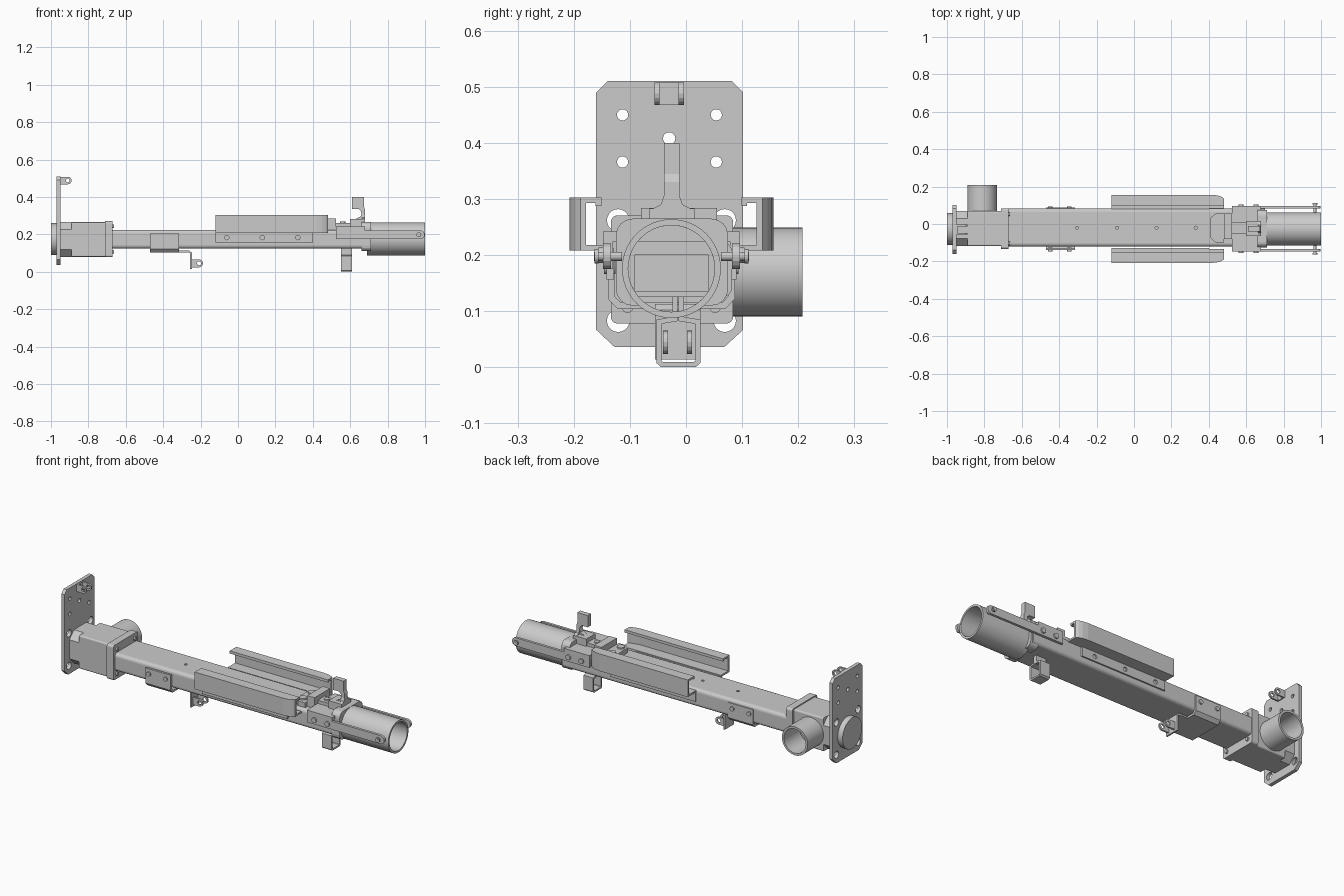
import bpy, bmesh, math
from mathutils import Vector

if "Cube" in bpy.data.objects:
    bpy.data.objects.remove(bpy.data.objects["Cube"])

C = -0.026          # y of the symmetry plane
AXES = {'x': lambda a, b, t: (t, a, b), 'y': lambda a, b, t: (a, t, b), 'z': lambda a, b, t: (a, b, t)}


def finish(name, bm, smooth=False):
    bmesh.ops.recalc_face_normals(bm, faces=bm.faces)
    me = bpy.data.meshes.new(name)
    bm.to_mesh(me)
    bm.free()
    ob = bpy.data.objects.new(name, me)
    bpy.context.collection.objects.link(ob)
    if smooth:
        bpy.ops.object.select_all(action='DESELECT')
        ob.select_set(True)
        bpy.context.view_layer.objects.active = ob
        bpy.ops.object.shade_smooth_by_angle(angle=math.radians(35))
    return ob


def loft(name, sections, smooth=False):
    """Skin a list of equal-length closed rings and cap both ends."""
    bm = bmesh.new()
    rings = [[bm.verts.new(p) for p in s] for s in sections]
    n = len(rings[0])
    for r, s in zip(rings, rings[1:]):
        for i in range(n):
            bm.faces.new((r[i], r[(i + 1) % n], s[(i + 1) % n], s[i]))
    bm.faces.new(rings[0])
    bm.faces.new(rings[-1])
    return finish(name, bm, smooth)


def prism(name, pts, axis, t0, t1, smooth=False):
    return loft(name, [[AXES[axis](a, b, t) for a, b in pts] for t in (t0, t1)], smooth)


def box(name, x, y, z, bevel=0.0):
    ob = prism(name, [(x[0], y[0]), (x[1], y[0]), (x[1], y[1]), (x[0], y[1])], 'z', *z)
    if bevel:
        bm = bmesh.new()
        bm.from_mesh(ob.data)
        es = [e for e in bm.edges if abs(e.verts[0].co.x - e.verts[1].co.x) > 1e-4]
        bmesh.ops.bevel(bm, geom=es, offset=bevel, segments=4, profile=0.5, affect='EDGES')
        bm.to_mesh(ob.data)
        bm.free()
    return ob


def circle(a, b, r, n=24):
    return [(a + r * math.cos(2 * math.pi * i / n), b + r * math.sin(2 * math.pi * i / n)) for i in range(n)]


def rod(name, axis, a, b, r, t0, t1, n=20):
    return prism(name, circle(a, b, r, n), axis, t0, t1, True)


def tube(name, axis, a, b, r, ri, t0, t1, n=48):
    bm = bmesh.new()
    f = AXES[axis]
    loops = [[bm.verts.new(f(p, q, t)) for p, q in circle(a, b, rr, n)]
             for rr, t in ((r, t0), (r, t1), (ri, t1), (ri, t0))]
    for k in range(4):
        u, v = loops[k], loops[(k + 1) % 4]
        for i in range(n):
            bm.faces.new((u[i], u[(i + 1) % n], v[(i + 1) % n], v[i]))
    return finish(name, bm, True)


def cut(ob, cutters):
    for c in cutters:
        c.hide_render = True
        m = ob.modifiers.new('cut', 'BOOLEAN')
        m.operation, m.solver, m.object = 'DIFFERENCE', 'EXACT', c
        bpy.context.view_layer.objects.active = ob
        bpy.ops.object.modifier_apply(modifier=m.name)
        bpy.data.objects.remove(c)


def sheet(path, t):
    """Closed outline of a bent sheet following an open 2D path, offset to its left."""
    p = [Vector(q) for q in path]
    nrm = [Vector((-(b - a).y, (b - a).x)).normalized() for a, b in zip(p, p[1:])]
    off = []
    for i, q in enumerate(p):
        a, b = nrm[max(i - 1, 0)], nrm[min(i, len(nrm) - 1)]
        off.append(q + (a + b) * (t / (1 + a.dot(b))))
    return [tuple(q) for q in p + off[::-1]]


# rear mounting plate with holes
plate = prism('end_plate', [(-.16, .49), (-.14, .51), (.082, .51), (.102, .49), (.102, .067), (.068, .036),
                            (-.127, .036), (-.16, .067)], 'x', -.97, -.95)
holes = [(C - .087, .45, .01), (C + .08, .45, .01), (C - .087, .366, .01), (C + .08, .366, .01), (-.03, .408, .011)]
holes += [(C + s * .095, z, .02) for s in (-1, 1) for z in (.262, .083)]
cut(plate, [rod('hole', 'x', y, z, r, -1, -.92) for y, z, r in holes])
rod('rear_boss', 'x', C, .175, .085, -1, -.965, 48)

# rear housing, notched at its corners beside the plate
c = .04
prism('housing_neck', [(-.118 + c, .08), (.07 - c, .08), (.07, .08 + c), (.07, .265 - c), (.07 - c, .265),
                       (-.118 + c, .265), (-.118, .265 - c), (-.118, .08 + c)], 'x', -.952, -.89)
box('housing', (-.89, -.70), (-.118, .07), (.08, .265), .008)
box('housing_flange', (-.71, -.67), (-.134, .084), (.078, .271), .012)
for s in (-1, 1):
    for z in (.107, .243):
        rod('flange_bolt', 'x', C + s * .078, z, .01, -.72, -.662)
tube('side_pipe', 'y', -.812, .17, .079, .067, .06, .208)

# main beam, hollow at the front, with a row of small holes on top
beam = box('main_beam', (-.68, .70), (-.12, .082), (.125, .224), .018)
cut(beam, [box('bore', (-.6, .75), (-.092, .04), (.135, .2))] +
    [rod('hole', 'z', x, -.02, .008, .19, .3) for x in (-.305, -.09, .12, .33)])

# front barrel
tube('front_barrel', 'x', C, .176, .088, .077, .69, 1.0, 64)
collar = box('barrel_collar', (.66, .71), (-.125, .075), (.11, .265), .03)
cut(collar, [rod('bore', 'x', C, .176, .077, .6, .8, 48)])

# clamp over the beam, with side bars running along the barrel
prism('front_clamp', sheet([(C - .104, .175), (C - .104, .224), (C + .104, .224), (C + .104, .175)], .018),
      'x', .525, .68)
for s in (-1, 1):
    y0, y1 = sorted((C + s * .108, C + s * .122))
    end = [(.975 + .023 * math.cos(a), .198 + .023 * math.sin(a)) for a in
           [math.radians(-90 + 22.5 * i) for i in range(9)]]
    prism('side_bar', [(.525, .221), (.525, .175)] + end, 'y', y0, y1)
    rod('bar_pin', 'y', .967, .198, .008, *sorted((C + s * .088, C + s * .138)))
    rod('bar_pin_head', 'y', .967, .198, .013, *sorted((C + s * .13, C + s * .137)))
    for x in (.572, .652):
        rod('clamp_bolt', 'y', x, .2, .014, *sorted((C + s * .11, C + s * .13)))

# top mounting block and post
prism('top_block', [(.41, -.075), (.435, -.098), (.48, -.098), (.48, -.05), (.525, -.05), (.525, .01), (.48, .01),
                    (.48, .055), (.435, .055), (.41, .035)], 'z', .215, .25)
prism('block_ledge', [(.48, -.08), (.525, -.08), (.525, .055), (.48, .055)], 'z', .22, .284)
for y in (.018, -.06):
    rod('block_bolt', 'z', .44, y, .02, .24, .258)
box('block_tongue', (.52, .62), (-.052, .008), (.235, .26))
rod('tongue_bolt', 'z', .56, -.022, .014, .25, .268)
box('post_base', (.60, .68), (-.065, .015), (.24, .283))
prism('post', [(.61, .335), (.645, .335), (.657, .325), (.66, .31), (.655, .295), (.63, .283), (.63, .275),
               (.68, .275), (.68, .33), (.674, .345), (.674, .4), (.61, .4)], 'y', -.039, -.012)
prism('post_flare', [(-.065, .28), (-.045, .29), (-.038, .31), (-.013, .31), (-.006, .29), (.015, .28)],
      'x', .662, .68)

# strap loop under the front
prism('under_loop', sheet([(-.024, .125), (-.024, .09), (-.053, .085), (-.053, .008), (-.045, .001), (.018, .001),
                           (.026, .008), (.026, .085), (-.004, .09), (-.004, .125)], .009), 'x', .55, .61)

# saddle around the lower beam, with a drop tab
prism('saddle', sheet([(C - .113, .206), (C - .113, .122), (C - .096, .104), (C + .096, .104), (C + .113, .122),
                       (C + .113, .206)], .012), 'x', -.47, -.315)
for s in (-1, 1):
    for x in (-.448, -.345):
        rod('saddle_bolt', 'y', x, .178, .012, *sorted((C + s * .1, C + s * .12)))
prism('drop_tab', sheet([(-.33, .104), (-.263, .104), (-.256, .098), (-.256, .014)], .009), 'y', -.055, .026)


# paired lug ears with a cross hole
def lug(name, x0, x1, z, h, yc):
    arc = [(x1 - h + h * math.cos(a), z + h * math.sin(a)) for a in
           [math.radians(-90 + 22.5 * i) for i in range(9)]]
    for s in (-1, 1):
        y0, y1 = sorted((yc + s * .017, yc + s * .026))
        ear = prism(name, [(x0, z + h), (x0, z - h)] + arc, 'y', y0, y1)
        cut(ear, [rod('hole', 'y', x1 - h, z, h * .5, y0 - .02, y1 + .02)])
    box(name + '_web', (x0, x0 + .008), (yc - .026, yc + .026), (z - h, z + h))


lug('rear_lug', -.952, -.89, .488, .02, -.03)
lug('under_lug', -.255, -.187, .045, .021, -.015)

# side shields: C-shaped channels curving inward at the front, on bolted flanges
for s in (-1, 1):
    prof = sheet([(.108, .208), (.182, .208), (.182, .303), (.125, .303), (.125, .288)], .01)
    secs = []
    for x, inset in ((-.12, 0), (.42, 0), (.45, .004), (.47, .011), (.482, .02)):
        secs.append([(x, C + s * (d - (inset if d > .15 else 0)), z) for d, z in prof])
    loft('side_shield', secs)
    strip = box('shield_flange', (-.12, .40), sorted((C + s * .102, C + s * .116)), (.157, .212))
    cut(strip, [rod('hole', 'y', x, .183, .012, -.3, .3) for x in (-.06, .13, .32)])
